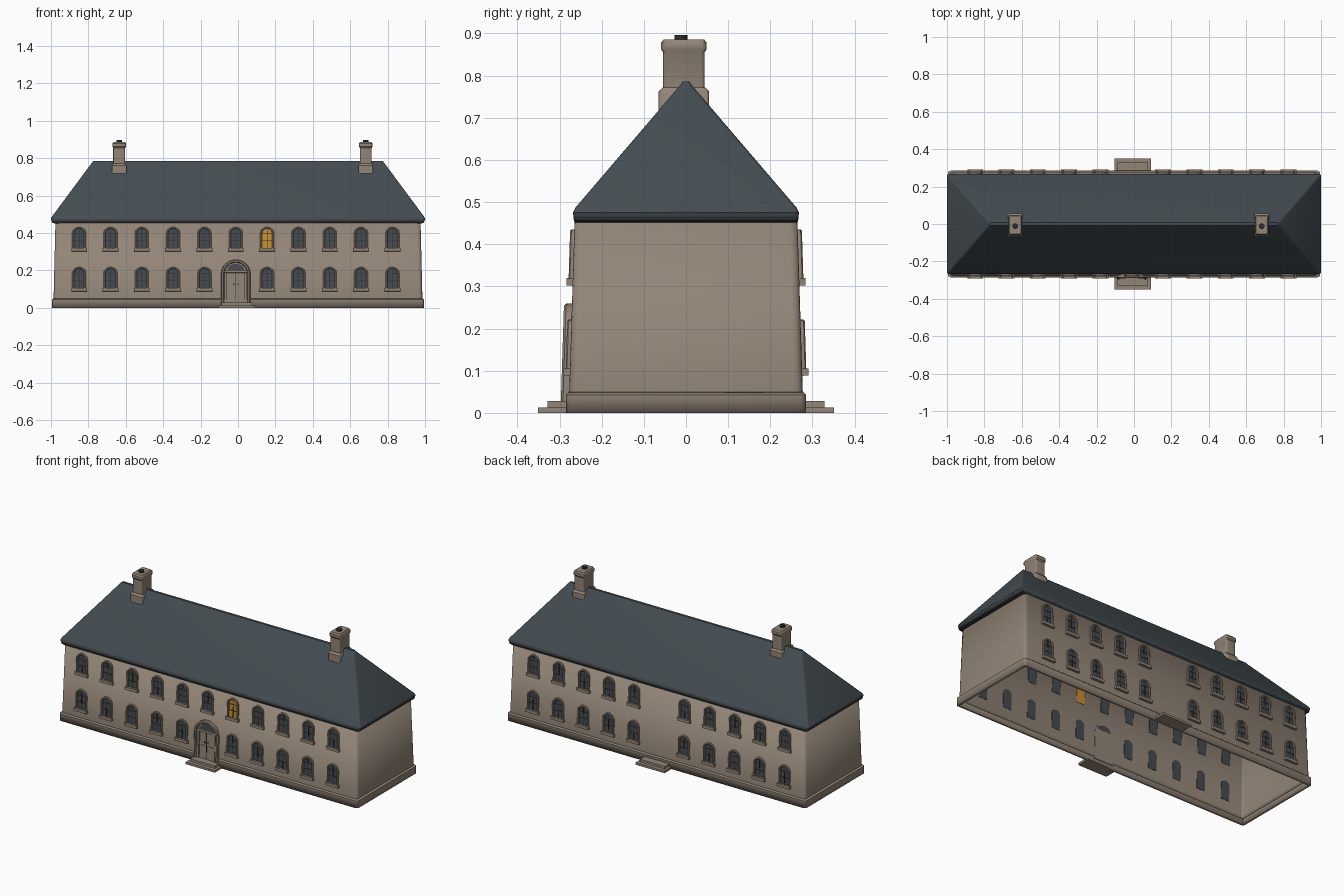
import bpy, bmesh
from math import pi, sin, cos, atan2, radians

cube = bpy.data.objects.get("Cube")
if cube:
    bpy.data.objects.remove(cube)


def material(name, r, g, b):
    m = bpy.data.materials.new(name)
    m.use_nodes = True
    m.diffuse_color = (r, g, b, 1)
    m.node_tree.nodes["Principled BSDF"].inputs["Base Color"].default_value = (r, g, b, 1)
    return m


STONE = material("warm stone", 0.29, 0.235, 0.185)
SLATE = material("blue slate", 0.058, 0.073, 0.084)
DARK = material("dark trim", 0.025, 0.028, 0.03)
GLASS = material("grey glass", 0.06, 0.07, 0.08)
LIT = material("amber glass", 0.58, 0.27, 0.03)


def to_mesh(name, bm, mats):
    bmesh.ops.recalc_face_normals(bm, faces=bm.faces)
    me = bpy.data.meshes.new(name)
    bm.to_mesh(me)
    bm.free()
    for m in mats:
        me.materials.append(m)
    return me


def place(name, me, smooth=True):
    ob = bpy.data.objects.new(name, me)
    bpy.context.collection.objects.link(ob)
    if smooth:
        bpy.ops.object.select_all(action="DESELECT")
        ob.select_set(True)
        bpy.context.view_layer.objects.active = ob
        bpy.ops.object.shade_smooth_by_angle(angle=radians(35))
    return ob


def rounded_ring(bm, hx, hy, r, z, steps=4):
    verts = []
    for q, (sx, sy) in enumerate([(1, 1), (-1, 1), (-1, -1), (1, -1)]):
        for i in range(steps + 1):
            a = (q + i / steps) * pi / 2
            verts.append(bm.verts.new((sx * (hx - r) + r * cos(a), sy * (hy - r) + r * sin(a), z)))
    return verts


def loft(name, rings, mat, closed=True):
    """Stack of rounded rectangles: (half x, half y, corner radius, z)."""
    bm = bmesh.new()
    loops = [rounded_ring(bm, *ring) for ring in rings]
    n = len(loops[0])
    for a, b in zip(loops, loops[1:]):
        for i in range(n):
            j = (i + 1) % n
            bm.faces.new((a[i], a[j], b[j], b[i]))
    if closed:
        bm.faces.new(loops[0])
        bm.faces.new(loops[-1])
    return place(name, to_mesh(name, bm, [mat]))


def shell(ob, thickness):
    mod = ob.modifiers.new("Thickness", "SOLIDIFY")
    mod.thickness = thickness
    mod.offset = -1


def arch(hw, top, base, n=12):
    arc = [(hw * cos(pi * i / n), top - hw + hw * sin(pi * i / n)) for i in range(n + 1)]
    return [(hw, base)] + arc + [(-hw, base)]


def prism(bm, outline, back, front, mat):
    a = [bm.verts.new((x, -back, z)) for x, z in outline]
    b = [bm.verts.new((x, -front, z)) for x, z in outline]
    faces = [bm.faces.new(a), bm.faces.new(b)]
    for i in range(len(a)):
        j = (i + 1) % len(a)
        faces.append(bm.faces.new((a[i], a[j], b[j], b[i])))
    for f in faces:
        f.material_index = mat


def bar(bm, x0, x1, z0, z1, back, front, mat):
    prism(bm, [(x0, z0), (x1, z0), (x1, z1), (x0, z1)], back, front, mat)


def arch_band(bm, section, hw, top, base, mat):
    """Sweep a moulding section of (outward offset, depth) around an arch."""
    rows = [[bm.verts.new((x, -d, z)) for x, z in arch(hw + o, top + o, base)] for o, d in section]
    for k, row in enumerate(rows):
        nxt = rows[(k + 1) % len(rows)]
        for i in range(len(row) - 1):
            bm.faces.new((row[i], row[i + 1], nxt[i + 1], nxt[i])).material_index = mat
    for e in (0, -1):
        bm.faces.new([row[e] for row in rows]).material_index = mat


# Walls: open-bottomed hollow shell, leaning in slightly, on a plinth
BASE_Z, TOP_Z, BASE_Y, TOP_Y = 0.05, 0.46, 0.277, 0.264
shell(loft("walls", [(0.986, 0.278, 0.02, 0.03), (0.986, BASE_Y, 0.02, BASE_Z),
                     (0.976, TOP_Y, 0.02, TOP_Z)], STONE, False), 0.012)
shell(loft("plinth", [(0.995, 0.285, 0.015, 0), (0.995, 0.285, 0.015, 0.043),
                      (0.986, 0.277, 0.015, 0.05)], STONE, False), 0.018)
TILT = -atan2(BASE_Y - TOP_Y, TOP_Z - BASE_Z)


def wall_y(z):
    return BASE_Y + (TOP_Y - BASE_Y) * (z - BASE_Z) / (TOP_Z - BASE_Z)


# Hipped roof with a thin dark eave
loft("eaves", [(0.985, 0.264, 0.01, 0.452), (0.995, 0.266, 0.01, 0.456),
               (0.997, 0.267, 0.01, 0.468)], DARK)
loft("roof", [(0.997, 0.267, 0.01, 0.466), (1.0, 0.268, 0.01, 0.475), (0.996, 0.263, 0.01, 0.486),
              (0.78, 0.014, 0.01, 0.777), (0.772, 0.008, 0.006, 0.786)], SLATE)

# Chimneys with a wider foot, a rolled cap and a dark pot
for side, x in (("right", -0.635), ("left", 0.683)):
    foot = loft(side + "_chimney_foot", [(0.039, 0.06, 0.006, 0.715), (0.039, 0.06, 0.006, 0.762),
                                         (0.033, 0.05, 0.006, 0.772)], STONE)
    stack = loft(side + "_chimney_stack", [(0.032, 0.049, 0.008, 0.75), (0.032, 0.049, 0.008, 0.855),
                                           (0.036, 0.054, 0.01, 0.862), (0.036, 0.054, 0.01, 0.878),
                                           (0.031, 0.048, 0.01, 0.886)], STONE)
    pot = loft(side + "_chimney_pot", [(0.015, 0.015, 0.0149, 0.88), (0.015, 0.015, 0.0149, 0.896)], DARK)
    for ob in (foot, stack):
        ob.location = (x, -0.005, 0)
    pot.location = (x, -0.012, 0)


# Arched window with moulded surround, sill, panes and glazing bars
def window_mesh(name, pane):
    bm = bmesh.new()
    prism(bm, arch(0.028, 0.124, 0.01), -0.014, 0.001, 1)
    arch_band(bm, [(0, -0.002), (0, 0.006), (0.003, 0.01), (0.008, 0.01), (0.011, 0.007), (0.011, -0.002)],
              0.026, 0.122, 0.012, 0)
    bar(bm, -0.042, 0.042, 0, 0.017, -0.002, 0.015, 0)
    bar(bm, -0.0015, 0.0015, 0.017, 0.122, 0, 0.003, 2)
    for z in (0.055, 0.092):
        bar(bm, -0.026, 0.026, z, z + 0.003, 0, 0.003, 2)
    return to_mesh(name, bm, [STONE, pane, DARK])


plain, lit = window_mesh("window", GLASS), window_mesh("lit_window", LIT)
SPACING, CENTRE = 0.1675, -0.012
for row, sill_z in (("lower", 0.088), ("upper", 0.302)):
    for i in range(-5, 6):
        for face, sign in (("front", -1), ("back", 1)):
            # The middle bay only has a window on the upper front
            if i == 0 and (row == "lower" or face == "back"):
                continue
            glowing = i == 1 and row == "upper" and face == "front"
            ob = place(f"{face}_{row}_window_{i + 6}", lit if glowing else plain)
            ob.location = (CENTRE + i * SPACING, sign * wall_y(sill_z), sill_z)
            ob.rotation_euler = (TILT, 0, pi if sign > 0 else 0)

# Front door: arched surround, two leaves, transom and fanlight
bm = bmesh.new()
prism(bm, arch(0.064, 0.244, 0.02), -0.014, 0.005, 0)
arch_band(bm, [(0, -0.004), (0, 0.014), (0.004, 0.019), (0.012, 0.019), (0.017, 0.014), (0.017, -0.004)],
          0.062, 0.242, 0.02, 0)
for s in (-1, 1):
    bar(bm, s * 0.047, s * 0.06, 0.02, 0.19, 0.004, 0.014, 0)
    bar(bm, s * 0.003, s * 0.044, 0.025, 0.105, 0.004, 0.008, 0)
    bar(bm, s * 0.003, s * 0.044, 0.112, 0.185, 0.004, 0.008, 0)
    bar(bm, s * 0.008, s * 0.014, 0.122, 0.13, 0.007, 0.011, 1)
bar(bm, -0.0015, 0.0015, 0.025, 0.188, 0.004, 0.007, 1)
bar(bm, -0.061, 0.061, 0.187, 0.2, 0.004, 0.015, 0)
fan = [(0.045 * cos(pi * i / 10), 0.203 + 0.032 * sin(pi * i / 10)) for i in range(11)]
prism(bm, fan, -0.0145, 0.007, 2)
door = place("front_door", to_mesh("front_door", bm, [STONE, DARK, GLASS]))
door.location = (CENTRE, -wall_y(0), 0)
door.rotation_euler = (TILT, 0, 0)

# Two-tier steps at front and back
for face, sign in (("front", -1), ("back", 1)):
    bm = bmesh.new()
    bar(bm, -0.097, 0.097, 0, 0.013, 0.27, 0.351, 0)
    bar(bm, -0.082, 0.082, 0.012, 0.028, 0.27, 0.329, 0)
    steps = place(face + "_steps", to_mesh(face + "_steps", bm, [STONE]), False)
    steps.location.x = -0.006
    steps.rotation_euler.z = pi if sign > 0 else 0
